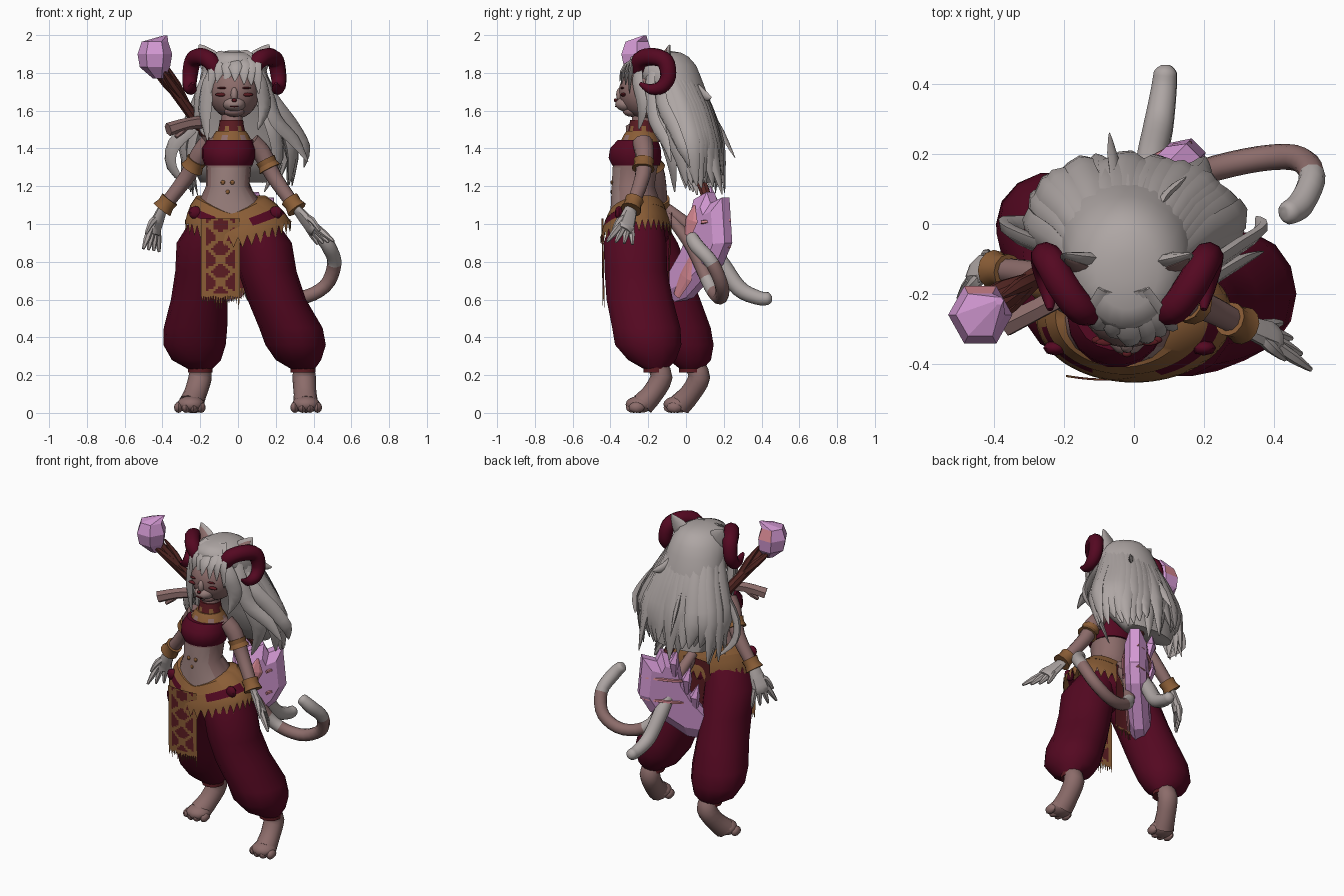
import bpy, bmesh, math, random
from mathutils import Vector, Matrix

if "Cube" in bpy.data.objects:
    bpy.data.objects.remove(bpy.data.objects["Cube"])
random.seed(4)

def material(name, *rgb):
    m = bpy.data.materials.new(name)
    m.diffuse_color = [((c / 255 + 0.055) / 1.055) ** 2.4 for c in rgb] + [1]
    m.use_nodes = True
    m.node_tree.nodes["Principled BSDF"].inputs["Base Color"].default_value = m.diffuse_color
    return m

MATS = [material("maroon", 84, 8, 33), material("silver_hair", 174, 166, 164),
        material("skin", 140, 108, 106), material("gold", 138, 93, 54),
        material("pink_crystal", 210, 152, 210), material("dark_wood", 90, 42, 38),
        material("russet_cloth", 92, 28, 34), material("salmon", 214, 136, 146),
        material("pale_belly", 152, 126, 123)]
MAROON, HAIR, SKIN, GOLD, CRYSTAL, WOOD, RUSSET, SALMON, BELLY = range(9)

def finish(name, bm, angle=40):
    bmesh.ops.recalc_face_normals(bm, faces=bm.faces)
    me = bpy.data.meshes.new(name)
    for m in MATS:
        me.materials.append(m)
    bm.to_mesh(me)
    bm.free()
    if angle:
        me.shade_smooth()
        me.set_sharp_from_angle(angle=math.radians(angle))
    ob = bpy.data.objects.new(name, me)
    bpy.context.collection.objects.link(ob)

def loft(bm, loops, mat, cap=True):
    """Skin closed loops; mat is an index or a rule of (loop, segment)."""
    vs = [[bm.verts.new(p) for p in l] for l in loops]
    n = len(vs[0])
    for i in range(len(vs) - 1):
        for j in range(n):
            k = (j + 1) % n
            f = bm.faces.new((vs[i][j], vs[i][k], vs[i + 1][k], vs[i + 1][j]))
            f.material_index = mat(i, j) if callable(mat) else mat
    if cap:
        for l, i in ((vs[0], 0), (vs[-1], len(vs) - 2)):
            bm.faces.new(l).material_index = mat(i, 0) if callable(mat) else mat

def ring(cx, cy, z, rx, ry, n=18):
    return [(cx + rx * math.cos(t * math.tau / n), cy + ry * math.sin(t * math.tau / n), z) for t in range(n)]

def spline(p, r, steps):
    p = [Vector(q) for q in p]
    pts, rad = [], []
    for i in range(len(p) - 1):
        a, b, c, d = p[max(i - 1, 0)], p[i], p[i + 1], p[min(i + 2, len(p) - 1)]
        for s in range(steps):
            t = s / steps
            pts.append(0.5 * (2 * b + (c - a) * t + (2 * a - 5 * b + 4 * c - d) * t * t + (3 * b - a - 3 * c + d) * t ** 3))
            rad.append(r[i] * (1 - t) + r[i + 1] * t)
    return pts + [p[-1]], rad + [r[-1]]

def sweep(bm, path, radii, mat, ref=(0.1, -1, 0.05), flat=1, sides=8, steps=3):
    """Tapered tube; flat squashes it along the ref direction."""
    pts, rad = spline(path, radii, steps)
    n, loops = Vector(ref), []
    for i, p in enumerate(pts):
        t = (pts[min(i + 1, len(pts) - 1)] - pts[max(i - 1, 0)]).normalized()
        n = (n - t * n.dot(t)).normalized()
        w = t.cross(n)
        loops.append([p + rad[i] * (w * math.cos(a) + n * flat * math.sin(a))
                      for a in (j * math.tau / sides for j in range(sides))])
    loft(bm, loops, mat)

def ball(bm, c, r, mat, u=12, v=8):
    g = bmesh.ops.create_uvsphere(bm, u_segments=u, v_segments=v, radius=1,
                                  matrix=Matrix.Translation(c) @ Matrix.Diagonal((*r, 1)))
    for f in {f for q in g["verts"] for f in q.link_faces}:
        f.material_index = mat

# torso with paler belly, neck
bm = bmesh.new()
loft(bm, [ring(*a) for a in ((-.03, -.26, 1.0, .225, .15), (-.04, -.265, 1.1, .175, .135), (-.055, -.28, 1.2, .115, .115),
     (-.05, -.27, 1.3, .12, .12), (-.05, -.26, 1.38, .13, .12), (-.04, -.24, 1.44, .125, .085),
     (-.035, -.23, 1.485, .06, .06), (-.03, -.23, 1.6, .055, .055))], lambda i, j: BELLY if i < 3 and 11 <= j <= 15 else SKIN)
finish("torso", bm)
bm = bmesh.new()
for x, z in ((-.08, 1.22), (-.03, 1.22), (-.055, 1.17)):
    ball(bm, (x, -.392, z), (.012, .008, .012), GOLD, 8, 6)
finish("belly_studs", bm)
bm = bmesh.new()
loft(bm, [ring(*a) for a in ((-.05, -.265, 1.31, .126, .128), (-.05, -.27, 1.35, .14, .142),
     (-.05, -.268, 1.4, .14, .136), (-.045, -.255, 1.445, .122, .108))], MAROON)
finish("chest_wrap", bm)
bm = bmesh.new()
loft(bm, [ring(-.035, -.235, z, r, r) for z, r in ((1.485, .074), (1.52, .066), (1.55, .062))],
     lambda i, j: GOLD if i == 0 and j % 3 == 0 else RUSSET)
loft(bm, [ring(-.037, -.242, z, r, r * .95) for z, r in ((1.435, .112), (1.47, .095), (1.492, .078))],
     lambda i, j: SKIN if i == 0 and j % 3 == 0 else GOLD)
finish("neck_collar", bm)

# baggy trousers
bm = bmesh.new()
LEFT = ((1.02, .08, -.26, .12, .14), (.9, .13, -.27, .155, .17), (.75, .155, -.265, .155, .17), (.6, .205, -.245, .155, .18),
        (.45, .28, -.21, .168, .185), (.36, .305, -.2, .16, .18), (.28, .32, -.18, .12, .13), (.23, .345, -.16, .06, .06))
RIGHT = ((1.02, -.13, -.25, .12, .14), (.9, -.175, -.21, .15, .17), (.75, -.19, -.15, .142, .17), (.6, -.205, -.09, .15, .17),
         (.45, -.225, -.03, .168, .165), (.36, -.23, 0, .165, .15), (.28, -.22, .02, .13, .115), (.23, -.2, .03, .06, .06))
for leg in (LEFT, RIGHT):
    loft(bm, [ring(x, y, z, rx, ry, 14) for z, x, y, rx, ry in leg], MAROON)
    z, x, y = leg[-1][:3]
    loft(bm, [ring(x, y, q, .066, .066, 12) for q in (.215, .25)], RUSSET)
ball(bm, (-.03, -.25, .96), (.235, .17, .11), MAROON, 18, 10)
finish("trousers", bm)

# feet with raised heels and toes
for name, x, y, out in (("left_foot", .35, -.16, .01), ("right_foot", -.2, .04, -.05)):
    bm = bmesh.new()
    sweep(bm, [(x, y, .26), (x, y + .03, .19), (x + out * .5, y - .015, .105), (x + out, y - .07, .045)],
          [.052, .062, .06, .066], SKIN, ref=(0, -1, .1), flat=.95, sides=12)
    ball(bm, (x + out, y - .085, .045), (.074, .075, .045), SKIN)
    for k in range(4):
        d = (k - 1.5) * .04
        ball(bm, (x + out * 1.1 + d, y - .125 + abs(d) * .4, .029), (.024, .042, .029), SKIN, 8, 6)
    finish(name, bm)

# arms, hands and bracelets
ARMS = (("left", 1, [(.07, -.23, 1.43), (.13, -.22, 1.37), (.19, -.23, 1.25), (.31, -.29, 1.08)], (.39, -.32, .985), (.465, -.35, .9)),
        ("right", -1, [(-.15, -.22, 1.43), (-.2, -.2, 1.37), (-.27, -.15, 1.25), (-.4, -.13, 1.08)], (-.445, -.13, .97), (-.46, -.145, .86)))
for side, s, p, palm, tip in ARMS:
    bm = bmesh.new()
    sweep(bm, p, [.055, .05, .042, .034], SKIN, sides=10)
    finish(side + "_arm", bm)
    bm = bmesh.new()
    q = [Vector(v) for v in p]
    palm, tip = Vector(palm), Vector(tip)
    across = Vector((.5 * s, -.8, .1)).normalized()
    sweep(bm, [q[3], q[3].lerp(palm, .5), palm, palm.lerp(tip, .25)], [.034, .045, .052, .046], HAIR,
          ref=across.cross(tip - palm), flat=.55)
    for k in range(4):
        o = across * (k - 1.5) * .024
        sweep(bm, [palm + o, palm.lerp(tip, .5) + o * 1.6, tip + o * 2.2], [.019, .017, .007], HAIR, sides=6)
    sweep(bm, [q[3].lerp(palm, .4), q[3].lerp(palm, .7) + across * .05, palm + across * .08 - Vector((0, 0, .03))],
          [.02, .018, .007], HAIR, sides=6)
    finish(side + "_hand", bm)
    bm = bmesh.new()
    for a, b, t0, t1, r in ((1, 2, .25, .65, .055), (2, 3, .7, 1.02, .05)):
        u, v = q[a].lerp(q[b], t0), q[a].lerp(q[b], t1)
        sweep(bm, [u, u.lerp(v, .5), v], [r, r * .92, r * 1.12], GOLD, sides=12, steps=1)
    finish(side + "_bracelets", bm, 30)

# belt dipping at the front, and zigzag fringe around the hips
def hip(a, z, g):
    return (-.035 + max(g, 0) * .9 + (.2 + g * 2.1) * math.cos(a), -.265 + (.15 + g) * math.sin(a), z)
N = 72
angs = [j * math.tau / N for j in range(N)]
top = [1.055 + .085 * abs(math.cos(a)) ** 1.3 + (.05 * math.sin(a) if math.sin(a) > 0 else 0) for a in angs]
bm = bmesh.new()
loft(bm, [[hip(a, t - d, g) for a, t in zip(angs, top)] for d, g in ((0, -.03), (0, -.005), (.045, .016), (.045, 0))], GOLD, False)
finish("belt", bm)
bm = bmesh.new()
loft(bm, [[hip(a, t - d - zig * (j % 2), g) for j, (a, t) in enumerate(zip(angs, top))]
          for d, zig, g in ((.04, 0, .013), (.085, 0, .028), (.12, 0, .036), (.125, .06, .039))],
     lambda i, j: MAROON if i == 0 and (j in range(38, 49) or j in range(58, 71)) else GOLD, False)
finish("hip_fringe", bm)
bm = bmesh.new()
for x in (.2, -.225):
    ball(bm, (x, -.355, 1.06), (.035, .022, .035), MAROON, 8, 6)
finish("hip_gems", bm)

# hanging cloth panels: gold border and swirl pattern, fringed hem
def panel(name, x0, x1, z0, z1, y0, y1, pattern):
    bm = bmesh.new()
    nx, nz = 16, 34
    def p(i, k):
        u, t = i / nx, k / nz
        return (x0 + (x1 - x0) * u, y0 + (y1 - y0) * t - .01 * math.sin(u * math.pi), z0 + (z1 - z0) * t)
    v = [[bm.verts.new(p(i, k)) for i in range(nx + 1)] for k in range(nz + 1)]
    for k in range(nz):
        for i in range(nx):
            f = bm.faces.new((v[k][i], v[k][i + 1], v[k + 1][i + 1], v[k + 1][i]))
            edge = i < 2 or i > nx - 3 or k > nz - 2
            d = abs(i - 7.5)
            swirl = pattern and abs(d - 2.6 - 2.2 * math.sin(k * .62)) < 1.25
            f.material_index = GOLD if edge and pattern or swirl else RUSSET
    for i in range(nx):
        a, b = v[nz][i], v[nz][i + 1]
        m = (a.co + b.co) / 2 + Vector((0, 0, -.03 - .05 * random.random()))
        bm.faces.new((a, b, bm.verts.new(m))).material_index = GOLD
    finish(name, bm)
panel("front_panel", -.195, .01, 1.03, .62, -.438, -.432, True)
panel("back_panel", -.12, .07, 1.06, .66, -.075, -.09, False)

# head: face, muzzle, closed eyes
bm = bmesh.new()
ball(bm, (-.02, -.21, 1.7), (.135, .145, .145), SKIN, 20, 14)
ball(bm, (-.02, -.315, 1.635), (.06, .06, .04), BELLY)
ball(bm, (-.02, -.285, 1.597), (.055, .05, .03), SKIN)
ball(bm, (-.02, -.345, 1.685), (.02, .025, .04), BELLY)
ball(bm, (-.02, -.372, 1.655), (.014, .01, .01), RUSSET, 8, 6)
ball(bm, (-.02, -.371, 1.622), (.025, .006, .004), RUSSET, 8, 6)
for s in (-1, 1):
    ball(bm, (-.02 + s * .068, -.332, 1.685), (.034, .014, .01), RUSSET)
    ball(bm, (-.02 + s * .062, -.338, 1.72), (.028, .01, .005), RUSSET)
finish("head", bm)
for s, n in ((1, "left"), (-1, "right")):
    mx = lambda pts: [(-.02 + s * x, y, z) for x, y, z in pts]
    bm = bmesh.new()
    sweep(bm, mx([(.1, -.11, 1.82), (.145, -.1, 1.89), (.185, -.085, 1.95)]), [.075, .052, .003], HAIR, flat=.4)
    sweep(bm, mx([(.115, -.135, 1.84), (.147, -.12, 1.89), (.178, -.1, 1.93)]), [.045, .03, .003], SKIN, flat=.3)
    finish(n + "_ear", bm)
    # curled horn
    bm = bmesh.new()
    sweep(bm, mx([(.09, -.25, 1.81), (.135, -.24, 1.87), (.185, -.175, 1.885), (.22, -.11, 1.86), (.235, -.095, 1.78),
                  (.235, -.13, 1.725), (.225, -.19, 1.715), (.22, -.245, 1.745)]),
          [.04, .046, .047, .046, .042, .036, .027, .008], MAROON, sides=10, steps=4)
    finish(n + "_horn", bm)

# hair: crown and back mass
bm = bmesh.new()
loft(bm, [ring(*a, 22) for a in ((-.02, -.13, 1.918, .03, .04), (-.02, -.135, 1.907, .09, .11), (-.02, -.14, 1.885, .13, .155),
     (-.02, -.125, 1.84, .165, .18), (-.02, -.095, 1.78, .18, .175), (-.02, -.05, 1.7, .19, .16), (-.01, -.01, 1.6, .21, .14),
     (0, .02, 1.45, .25, .13), (-.01, .05, 1.32, .24, .11), (-.02, .09, 1.22, .18, .07))], HAIR)
finish("hair_mass", bm, 80)
bm = bmesh.new()
for i in range(24):
    a = math.radians(-20 + 220 * i / 23)
    c, s = math.cos(a), math.sin(a)
    k, f = random.uniform(.95, 1.1), random.uniform(-.04, .05)
    sweep(bm, [(-.02 + .13 * c, -.11 + .13 * s, 1.84), (-.01 + .205 * c * k, -.03 + .145 * s, 1.62),
               (.275 * c * k, .02 + .15 * s * k, 1.42), ((.25 + f) * c, .06 + (.13 + f) * s, random.uniform(1.13, 1.27))],
          [.03, .055, .058, .004], HAIR, ref=(c, s, 0), flat=.5, sides=6)
finish("hair_back_locks", bm, 60)
bm = bmesh.new()
FRONT = ([(-.09, -.25, 1.87), (-.15, -.255, 1.75), (-.175, -.24, 1.6), (-.16, -.25, 1.44)],
         [(-.13, -.18, 1.85), (-.19, -.19, 1.7), (-.2, -.17, 1.57), (-.18, -.21, 1.47)],
         [(.05, -.25, 1.87), (.115, -.255, 1.75), (.14, -.23, 1.62), (.105, -.25, 1.5)],
         [(.1, -.18, 1.84), (.15, -.19, 1.7), (.2, -.17, 1.55), (.3, -.11, 1.44), (.37, -.08, 1.33)],
         [(.1, -.12, 1.8), (.19, -.13, 1.65), (.29, -.07, 1.52), (.36, -.02, 1.4), (.35, .02, 1.3)],
         [(.1, -.13, 1.7), (.18, -.13, 1.52), (.21, -.08, 1.35), (.14, -.06, 1.17)],
         [(-.15, -.12, 1.75), (-.22, -.08, 1.55), (-.34, -.03, 1.42), (-.35, 0, 1.3), (-.25, .02, 1.18)],
         [(-.04, .05, 1.72), (-.05, .12, 1.6), (-.06, .19, 1.48), (-.07, .26, 1.35)],
         [(.05, 0, 1.78), (.08, .07, 1.71), (.12, .11, 1.675), (.15, .135, 1.67)])
for j, p in enumerate(FRONT):
    r = [.03, .045, .043, .035, .004][:len(p) - 1] + [.004]
    sweep(bm, p, [v * (.55 if j > 6 else 1) for v in r], HAIR, ref=(.6 if p[1][0] > 0 else -.6, -.8, .1), flat=.5, sides=6)
for x, z in ((-.135, 1.69), (-.1, 1.74), (-.055, 1.715), (-.015, 1.755), (.03, 1.74), (.065, 1.735), (.1, 1.69)):
    sweep(bm, [(-.02 + x * .4, -.19, 1.9), (x * .9, -.325 + abs(x) * .4, 1.835), (x * 1.1, -.36 + abs(x) * .6, z)],
          [.035, .038, .003], HAIR, ref=(x, -1, .2), flat=.4, sides=6)
finish("hair_front_locks", bm, 60)

# two tails with banded fur
bm = bmesh.new()
sweep(bm, [(.02, -.1, 1.06), (.07, .03, .88), (.16, .13, .67), (.32, .18, .61), (.46, .19, .67), (.51, .14, .79),
           (.48, .06, .88), (.44, .03, .93), (.43, .025, .94)], [.03, .034, .037, .037, .037, .038, .04, .034, .012],
      lambda i, j: HAIR if i > 19 or i in (7, 8) else SKIN, ref=(1, 0, .2), sides=10, steps=4)
finish("curled_tail", bm)
bm = bmesh.new()
sweep(bm, [(.02, -.1, 1.08), (.04, .06, .95), (.05, .18, .8), (.07, .28, .66), (.085, .38, .61), (.09, .435, .605), (.091, .455, .605)],
      [.03, .036, .045, .044, .038, .034, .012], lambda i, j: SKIN if i < 5 else HAIR, ref=(1, 0, 0), sides=10, steps=4)
finish("straight_tail", bm)

# staff across the back with crystal head
bm = bmesh.new()
sweep(bm, [(-.4, -.235, 1.8), (-.28, -.15, 1.63), (-.1, -.01, 1.37), (.08, .12, 1.1), (-.02, .05, .75)], [.035, .03, .028, .028, .015], WOOD)
for dx, dy in ((-.05, .03), (.04, .04), (0, -.05)):
    sweep(bm, [(-.27, -.15, 1.63), (-.35 + dx * .6, -.2 + dy * .6, 1.74), (-.42 + dx, -.25 + dy, 1.84)], [.02, .022, .006], WOOD, sides=6)
finish("staff", bm)
bm = bmesh.new()
sweep(bm, [(-.18, -.19, 1.54), (-.27, -.24, 1.53), (-.37, -.29, 1.5)], [.035, .032, .036], SKIN, sides=6)
sweep(bm, [(-.26, -.23, 1.53), (-.3, -.25, 1.49), (-.33, -.27, 1.46)], [.02, .018, .01], SKIN, sides=6)
finish("staff_branch", bm, 30)
bm = bmesh.new()
loft(bm, [ring(*a, 6) for a in ((-.42, -.25, 1.77, .03, .03), (-.44, -.255, 1.83, .08, .085), (-.44, -.26, 1.9, .092, .095),
     (-.44, -.26, 1.965, .07, .07), (-.385, -.22, 1.997, .012, .012))], lambda i, j: SALMON if (i, j) == (2, 1) else CRYSTAL)
finish("staff_crystal", bm, 0)

# crystal blade on the back, with warm shards and straps
bm = bmesh.new()
OUT = ((.06, 1.13), (.13, 1.17), (.15, 1.11), (.21, 1.14), (.225, .9), (.18, .79), (.1, .7), (.02, .61), (-.09, .57), (-.1, .69),
       (-.02, .83), (.04, .98))
def blade(scale, off):
    return [(.05 + (y - .09) * scale + off, .09 + (y - .09) * scale - off, .88 + (z - .88) * scale) for y, z in OUT]
loft(bm, [blade(.72, -.045), blade(1, -.02), blade(1, .02), blade(.72, .045)], CRYSTAL)
for p in ([(0, -.05, .62), (.05, 0, .72), (.09, .03, .84)], [(.09, .01, .94), (.105, .03, 1.02), (.11, .045, 1.1)]):
    sweep(bm, p, [.025, .045, .006], SALMON, ref=(1, -1, 0), flat=.3, sides=6, steps=1)
for x, y, z in ((-.05, .06, 1.0), (0, .12, 1.12), (-.08, .02, .88)):
    sweep(bm, [(x, y, z - .1), (x - .01, y + .02, z), (x - .03, y + .01, z + .08)], [.015, .032, .003], CRYSTAL, sides=5, steps=1)
finish("crystal_blade", bm, 0)
bm = bmesh.new()
for z in (.86, 1.0):
    sweep(bm, [(-.05, .04, z - .03), (.0, .15, z), (.16, .23, z + .02), (.15, .08, z + .01)], [.01] * 4, SALMON, ref=(0, 0, 1), sides=5)
finish("blade_straps", bm)
